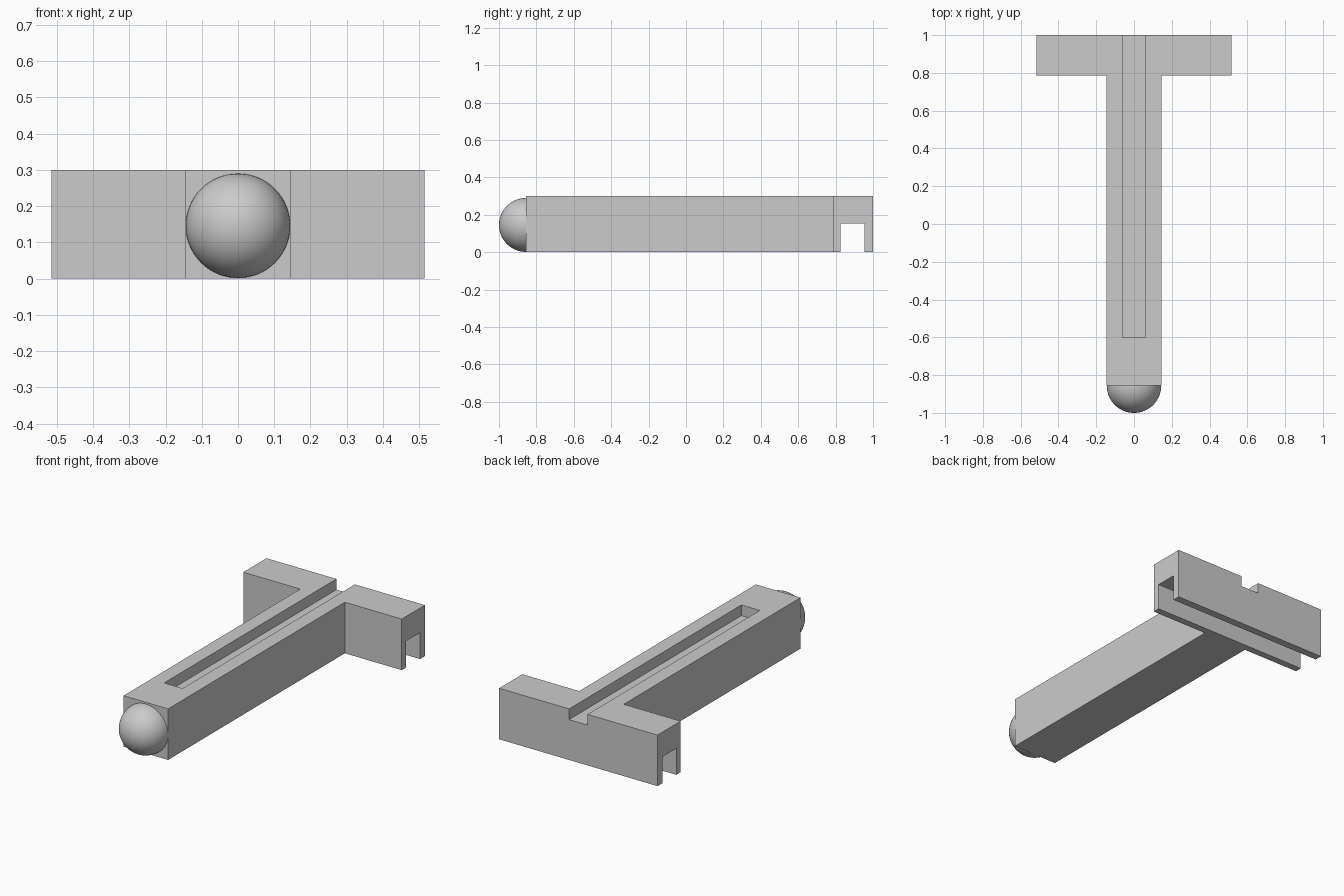
import bpy
import bmesh

cube = bpy.data.objects.get("Cube")
if cube:
    bpy.data.objects.remove(cube, do_unlink=True)

HEIGHT = 0.3
STEM = 0.145      # half width of the stem
BAR = 0.515       # half width of the crossbar
FRONT, BAR_FRONT, BACK = -0.856, 0.785, 1.0

grey = bpy.data.materials.new("plain grey")
grey.use_nodes = True
colour = (0.6, 0.6, 0.6, 1)
grey.diffuse_color = colour
grey.node_tree.nodes["Principled BSDF"].inputs["Base Color"].default_value = colour


def add_object(name, bm):
    bmesh.ops.recalc_face_normals(bm, faces=bm.faces)
    mesh = bpy.data.meshes.new(name)
    bm.to_mesh(mesh)
    bm.free()
    mesh.materials.append(grey)
    obj = bpy.data.objects.new(name, mesh)
    bpy.context.collection.objects.link(obj)
    return obj


def prism(name, outline, z0, z1):
    bm = bmesh.new()
    face = bm.faces.new([bm.verts.new((x, y, z0)) for x, y in outline])
    top = bmesh.ops.extrude_face_region(bm, geom=[face])["geom"]
    verts = [v for v in top if isinstance(v, bmesh.types.BMVert)]
    bmesh.ops.translate(bm, verts=verts, vec=(0, 0, z1 - z0))
    return add_object(name, bm)


def cut(target, name, half_width, y0, y1, z0, z1):
    w = half_width
    cutter = prism(name, [(-w, y0), (w, y0), (w, y1), (-w, y1)], z0, z1)
    cutter.hide_render = True
    mod = target.modifiers.new(name, "BOOLEAN")
    mod.operation, mod.solver, mod.object = "DIFFERENCE", "EXACT", cutter
    bpy.context.view_layer.objects.active = target
    bpy.ops.object.modifier_apply(modifier=mod.name)
    bpy.data.objects.remove(cutter, do_unlink=True)


# T-shaped body: long stem with a crossbar at the back
right_half = [(STEM, FRONT), (STEM, BAR_FRONT), (BAR, BAR_FRONT), (BAR, BACK)]
outline = right_half + [(-x, y) for x, y in reversed(right_half)]
body = prism("t_body", outline, 0, HEIGHT)

# Shallow groove along the top, open at the back
cut(body, "top_groove", 0.06, -0.6, BACK + 0.1, HEIGHT - 0.063, HEIGHT + 0.1)

# Channel through the underside of the crossbar
cut(body, "bar_channel", BAR + 0.1, 0.826, 0.955, -0.1, 0.155)

# Round nose set into the front of the stem
bm = bmesh.new()
bmesh.ops.create_uvsphere(bm, u_segments=64, v_segments=32, radius=0.144)
bmesh.ops.translate(bm, verts=bm.verts, vec=(0, FRONT, 0.146))
nose = add_object("ball_nose", bm)
for polygon in nose.data.polygons:
    polygon.use_smooth = True
